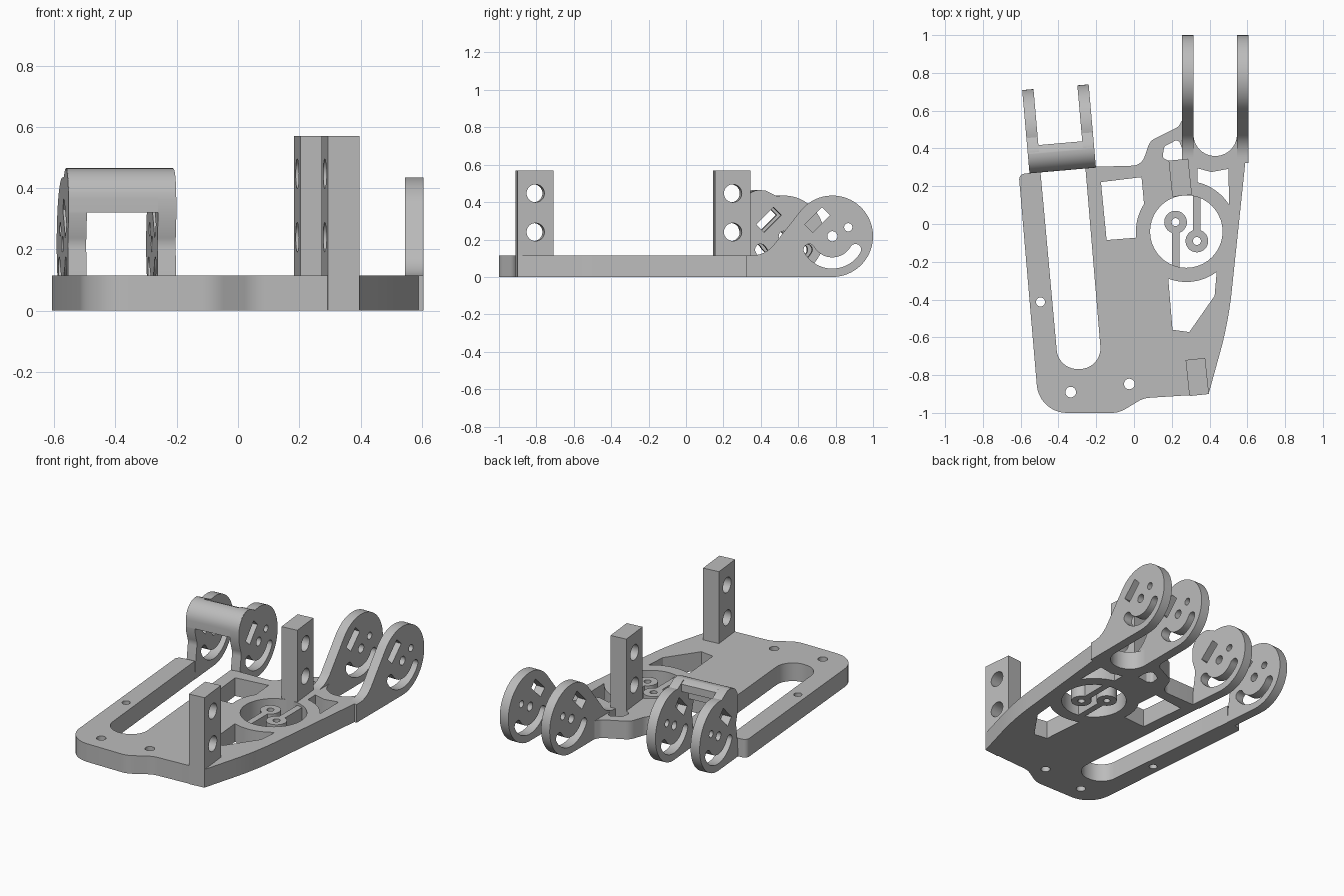
import bpy, bmesh
from math import sin, cos, tan, radians
from mathutils import Matrix, Vector

cube = bpy.data.objects.get("Cube")
if cube:
    bpy.data.objects.remove(cube, do_unlink=True)

grey = bpy.data.materials.new("plain grey")
grey.use_nodes = True
grey.diffuse_color = (0.5, 0.5, 0.5, 1)
grey.node_tree.nodes["Principled BSDF"].inputs["Base Color"].default_value = grey.diffuse_color

T = 0.115          # plate thickness
R = 0.2175         # disc radius
TILT = radians(5)  # lean of the left arms
HUB = (0.277, -0.04)


def arc(cx, cy, r, a0, a1, n=32):
    """Points along an arc, angles in degrees."""
    steps = [radians(a0 + (a1 - a0) * i / n) for i in range(n + 1)]
    return [(cx + r * cos(a), cy + r * sin(a)) for a in steps]


def circle(cx, cy, r):
    return arc(cx, cy, r, 0, 360, 40)[:-1]


def rounded(points, n=10):
    """Polygon whose corners given as (x, y, radius) are filleted."""
    out = []
    for i, p in enumerate(points):
        c = Vector(p[:2])
        if len(p) == 2:
            out.append(tuple(c))
            continue
        a = (Vector(points[i - 1][:2]) - c).normalized()
        b = (Vector(points[(i + 1) % len(points)][:2]) - c).normalized()
        half = a.angle(b) / 2
        start, end = (c + d * p[2] / tan(half) for d in (a, b))
        mid = c + (a + b).normalized() * p[2] / sin(half)
        v0, v1 = start - mid, end - mid
        sweep = v0.angle_signed(v1)
        for k in range(n + 1):
            v = Matrix.Rotation(-sweep * k / n, 2) @ v0
            out.append(tuple(mid + v))
    return out


def slab(name, loops, thick, matrix):
    """Extrude an outline with holes, centred on its own plane."""
    curve = bpy.data.curves.new(name, "CURVE")
    curve.dimensions = "2D"
    curve.fill_mode = "BOTH"
    curve.extrude = thick / 2
    for loop in loops:
        spline = curve.splines.new("POLY")
        spline.points.add(len(loop) - 1)
        for point, (x, y) in zip(spline.points, loop):
            point.co = (x, y, 0, 1)
        spline.use_cyclic_u = True
    helper = bpy.data.objects.new(name + " outline", curve)
    bpy.context.collection.objects.link(helper)
    graph = bpy.context.evaluated_depsgraph_get()
    mesh = bpy.data.meshes.new_from_object(helper.evaluated_get(graph))
    bpy.data.objects.remove(helper, do_unlink=True)
    bm = bmesh.new()
    bm.from_mesh(mesh)
    bmesh.ops.remove_doubles(bm, verts=bm.verts, dist=0.00005)
    bmesh.ops.recalc_face_normals(bm, faces=bm.faces)
    bm.transform(matrix)
    bm.to_mesh(mesh)
    bm.free()
    mesh.materials.clear()
    mesh.materials.append(grey)
    obj = bpy.data.objects.new(name, mesh)
    bpy.context.collection.objects.link(obj)
    bpy.ops.object.select_all(action="DESELECT")
    obj.select_set(True)
    bpy.context.view_layer.objects.active = obj
    bpy.ops.object.shade_smooth_by_angle(angle=radians(30))
    return obj


def flat(thick):
    return Matrix.Translation((0, 0, thick / 2))


def upright(x, y, angle=0.0):
    """Stand a slab up: its x runs backwards, its y runs up."""
    s, c = sin(angle), cos(angle)
    return Matrix(((-s, 0, c, x), (c, 0, s, y), (0, 1, 0, 0), (0, 0, 0, 1)))


# Base plate
outline = rounded([
    (-0.61, 0.262, 0.03), (-0.502, -1, 0.16), (-0.08, -1, 0.14), (0.05, -0.922, 0.14),
    (0.395, -0.90), (0.50, -0.52, 2), (0.605, 0.475),
    (0.545, 0.475), (0.545, 0.36, 0.114), (0.315, 0.36, 0.114), (0.315, 0.475),
    (0.255, 0.55), (0.235, 0.515, 0.04), (0.085, 0.44, 0.07), (0.04, 0.31, 0.07), (-0.203, 0.303),
    (-0.257, 0.295), (-0.168, -0.768, 0.11), (-0.40, -0.768, 0.11), (-0.495, 0.275),
    (-0.555, 0.27)])
holes = [
    circle(-0.335, -0.89, 0.028), circle(-0.025, -0.847, 0.028), circle(-0.495, -0.413, 0.024),
    circle(*HUB, 0.192),
    # window beside the hub, then the ones in front of and behind it
    [(-0.175, 0.222), (0.04, 0.248)] + arc(*HUB, 0.267, 147, 187, 10) + [(-0.145, -0.085)],
    arc(*HUB, 0.267, 249, 307, 12) + [(0.427, -0.38), (0.293, -0.572), (0.204, -0.56)],
    arc(*HUB, 0.267, 32, 77, 12) + [(0.335, 0.295), (0.41, 0.275), (0.50, 0.292)],
    rounded([(0.15, 0.35, 0.02), (0.16, 0.41, 0.02), (0.235, 0.45, 0.02),
             (0.262, 0.38), (0.28, 0.342), (0.19, 0.332)]),
]
slab("base_plate", [outline] + holes, T, flat(T))

# Two small bosses on arms inside the hub opening
for side, (x, y) in (("left", (0.333, -0.09)), ("right", (0.22, 0.01))):
    sign = 1 if side == "left" else -1
    slab(side + "_boss", [circle(x, y, 0.06), circle(x, y, 0.021)], 0.1, flat(0.1))
    near, far = y + sign * 0.055, HUB[1] + sign * 0.195
    arm = [(x - 0.02, near), (x + 0.02, near), (x + 0.02, far), (x - 0.02, far)]
    slab(side + "_boss_arm", [arm], 0.1, flat(0.1))

# Upright posts with two cross holes
for name, x, y in (("front_post", 0.335, -0.81), ("rear_post", 0.245, 0.245)):
    box = [(-0.096, 0), (0.096, 0), (0.096, 0.57), (-0.096, 0.57)]
    bores = [circle(0, z, 0.048) for z in (0.24, 0.447)]
    slab(name, [box] + bores, 0.104, upright(x, y, radians(6)))

# Openings shared by all four discs
c, s = Vector((-0.08, R + 0.088)), 0.7071
along, across = Vector((s, s)) * 0.065, Vector((s, -s)) * 0.03
window = [tuple(v) for v in (c - along - across, c + along - across,
                             c + along + across, c - along + across)]
ends = [(0.143 * cos(radians(a)), R + 0.143 * sin(radians(a))) for a in (-30, -150)]
slot = (arc(0, R, 0.173, -150, -30) + arc(*ends[0], 0.03, -30, 150, 12)[1:-1]
        + arc(0, R, 0.113, -30, -150) + arc(*ends[1], 0.03, 30, 210, 12)[1:-1])
openings = [window, slot, circle(0, R, 0.027), circle(0.085, R + 0.048, 0.022)]

# Left pair of discs, each on a sloping neck
neck = arc(0, R, R, -90, 142, 56) + rounded(
    [(-0.171, 0.351), (-0.358, T, 0.15), (-0.46, T), (-0.46, 0.0)])[1:]
for name, x in (("left_outer_disc", 0.575), ("left_inner_disc", 0.285)):
    slab(name, [neck] + openings, 0.06, upright(x, 1 - R))

# Right pair of discs, leaning and joined by a curved bridge
hook = arc(0, R, R, -90, 100, 50) + rounded(
    [(-0.1, 0.463), (-0.225, 0.465, 0.1), (-0.225, 0.30), (-0.2, 0.22, 0.08),
     (-0.215, T), (-0.225, 0)])
for name, x, y in (("right_outer_disc", -0.543, 0.495), ("right_inner_disc", -0.251, 0.52)):
    slab(name, [hook] + openings, 0.06, upright(x, y, TILT))
bridge = rounded([(-0.225, 0.32), (-0.225, 0.465, 0.1), (-0.12, 0.465), (-0.08, 0.447),
                  (-0.08, 0.4), (-0.165, 0.4, 0.04), (-0.165, 0.32)])
slab("bridge", [bridge], 0.35, upright(-0.397, 0.5075, TILT))
